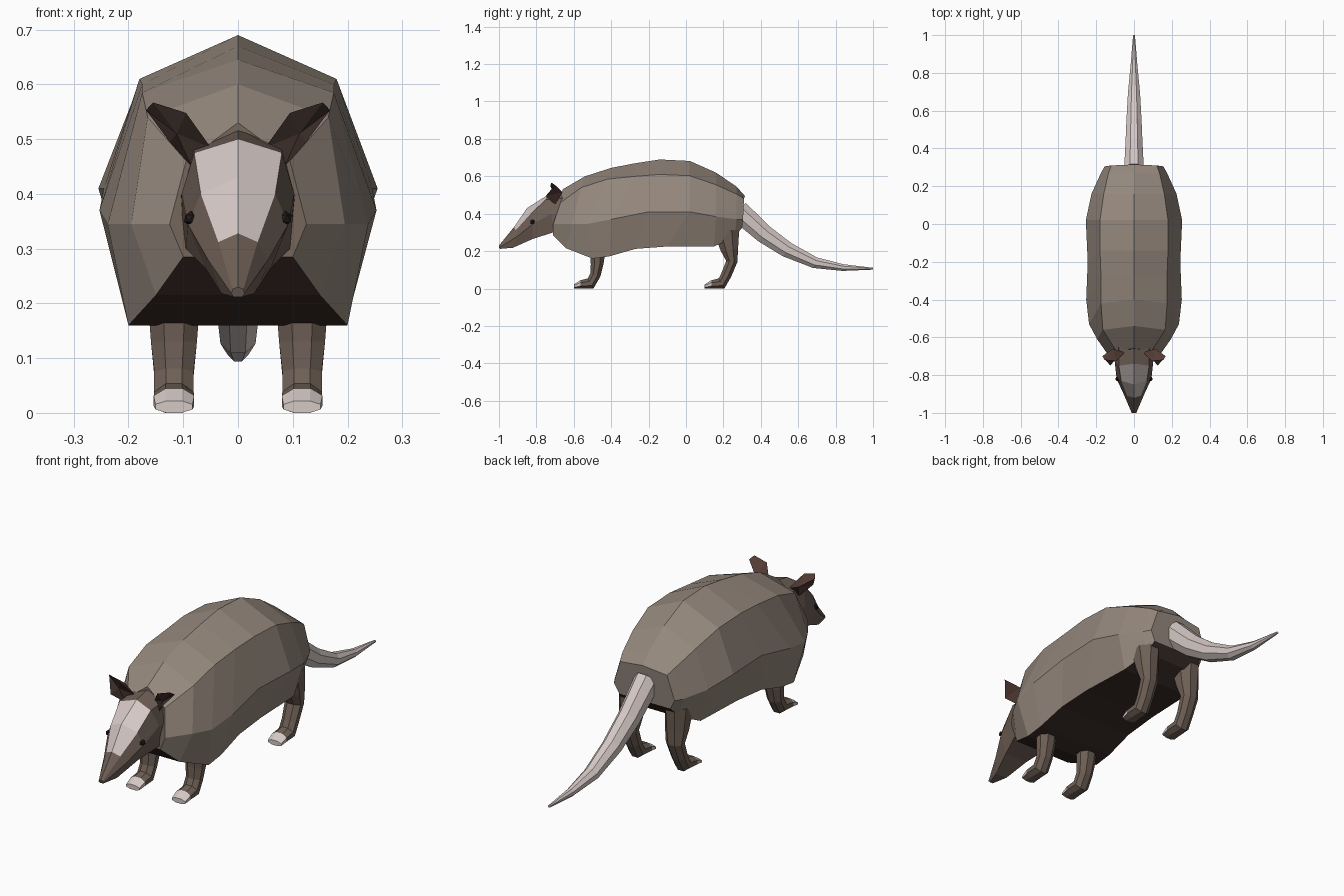
import bpy, bmesh, math
from mathutils import Vector

if "Cube" in bpy.data.objects:
    bpy.data.objects.remove(bpy.data.objects["Cube"])


def material(name, rgb):
    m = bpy.data.materials.new(name)
    m.diffuse_color = (*rgb, 1)
    m.use_nodes = True
    m.node_tree.nodes["Principled BSDF"].inputs["Base Color"].default_value = m.diffuse_color
    return m


SHELL = material("shell_taupe", (0.30, 0.245, 0.203))
BROWN = material("skin_brown", (0.156, 0.115, 0.091))
PALE = material("pale_pink_grey", (0.66, 0.58, 0.56))
DARK = material("belly_dark_brown", (0.043, 0.026, 0.021))
EAR = material("ear_red_brown", (0.085, 0.043, 0.034))
BLACK = material("eye_black", (0.015, 0.01, 0.009))


def finish(name, bm, mats):
    bmesh.ops.recalc_face_normals(bm, faces=bm.faces)
    me = bpy.data.meshes.new(name)
    bm.to_mesh(me)
    bm.free()
    for m in mats:
        me.materials.append(m)
    ob = bpy.data.objects.new(name, me)
    bpy.context.collection.objects.link(ob)
    return ob


def loft(name, rings, mats, rule=lambda i, j: 0, caps=(0, 0)):
    """Skin closed rings; rule(section, side) picks the material slot."""
    bm = bmesh.new()
    vs = [[bm.verts.new(p) for p in r] for r in rings]
    n = len(rings[0])
    for i in range(len(rings) - 1):
        for j in range(n):
            k = (j + 1) % n
            f = bm.faces.new((vs[i][j], vs[i][k], vs[i + 1][k], vs[i + 1][j]))
            f.material_index = rule(i, j)
    for ring, slot in zip((vs[0], vs[-1]), caps):
        bm.faces.new(ring).material_index = slot
    return finish(name, bm, mats)


def half_ring(top, *sides):
    """Mirror a half section: top (y, z) and sides (y, x, z)."""
    right = [(x, y, z) for y, x, z in sides]
    return [(0, *top)] + right + [(-x, y, z) for x, y, z in reversed(right)]


def tube_rings(stations, x0=0.0, dy=0.0):
    """Octagon sections (y, z, half width, half depth, depth-axis angle)."""
    k = 1 / math.cos(math.pi / 8)
    out = []
    for y, z, w, d, a in stations:
        a = math.radians(a)
        ring = []
        for s in range(8):
            t = math.pi * (s + 0.5) / 4
            u, v = w * k * math.cos(t), d * k * math.sin(t)
            ring.append((x0 + u, y + dy + v * math.cos(a), max(0, z + v * math.sin(a))))
        out.append(ring)
    return out


# Armoured body: ridge, shoulder line, flank line and lower edge
body = [
    half_ring((-.66, .53), (-.67, .095, .46), (-.71, .125, .345), (-.71, .10, .285)),
    half_ring((-.54, .60), (-.56, .165, .54), (-.61, .195, .345), (-.64, .15, .215)),
    half_ring((-.40, .645), (-.42, .175, .585), (-.53, .238, .345), (-.50, .20, .16)),
    half_ring((-.27, .67), (-.27, .175, .60), (-.40, .253, .37), (-.41, .20, .172)),
    half_ring((-.14, .69), (-.14, .18, .61), (-.20, .245, .41), (-.27, .195, .212)),
    half_ring((.02, .682), (.02, .18, .603), (.02, .255, .41), (-.10, .19, .225)),
    half_ring((.16, .62), (.16, .16, .555), (.16, .225, .385), (.15, .18, .225)),
    half_ring((.27, .545), (.27, .135, .505), (.27, .175, .37), (.26, .145, .275)),
    half_ring((.315, .495), (.31, .12, .48), (.305, .155, .37), (.30, .13, .325)),
]
loft("body_shell", body, [SHELL, DARK, BROWN],
     lambda i, j: 1 if j == 3 else 0, caps=(2, 0))

# Head with pale forehead plate
head = [
    half_ring((-.64, .52), (-.64, .08, .485), (-.64, .105, .39), (-.66, .10, .30)),
    half_ring((-.74, .50), (-.75, .08, .475), (-.72, .103, .40), (-.71, .095, .30)),
    half_ring((-.85, .43), (-.83, .068, .40), (-.82, .092, .345), (-.82, .06, .265)),
    half_ring((-.92, .328), (-.91, .036, .312), (-.90, .055, .28), (-.925, .03, .218)),
    half_ring((-1.0, .230), (-1.0, .010, .226), (-1.0, .012, .218), (-.995, .008, .212)),
]
loft("head", head, [BROWN, PALE],
     lambda i, j: 1 if i in (1, 2) and j in (0, 6) else 0)

# Tail
tail = [(.28, .415, .052, .058, 48), (.42, .29, .045, .05, 50),
        (.54, .208, .04, .042, 57), (.69, .138, .032, .03, 70),
        (.84, .112, .018, .018, 82), (1.0, .106, .005, .005, 90)]
loft("tail", tube_rings(tail), [PALE])

# Legs: shared foot, then front or hind upper leg
foot = [(-.60, .011, .034, .011, 90), (-.565, .022, .037, .022, 90),
        (-.51, .027, .036, .031, 120), (-.485, .072, .036, .028, 162)]
front_upper = [(-.475, .13, .042, .034, 180), (-.47, .26, .052, .048, 180)]
hind_upper = [(-.455, .145, .040, .030, 175), (-.467, .205, .048, .046, 190),
              (-.485, .31, .055, .07, 185)]

# Cupped ear outline (x, y, z)
ear_rim = [(.05, -.68, .485), (.095, -.725, .548), (.155, -.72, .567),
           (.168, -.70, .553), (.125, -.75, .495), (.085, -.70, .45)]

for side, s in (("right", 1), ("left", -1)):
    for end, upper, dy in (("front", front_upper, 0), ("hind", hind_upper, .70)):
        # toes are pale except on the sole
        loft(f"{end}_leg_{side}", tube_rings(foot + upper, s * .117, dy), [BROWN, PALE],
             lambda i, j: 1 if i == 0 and j not in (4, 5, 6) else 0, caps=(1, 0))

    # Ear: dark cup in front, red-brown back
    bm = bmesh.new()
    rim = [bm.verts.new((s * x, y, z)) for x, y, z in ear_rim]
    for slot, (x, y, z) in enumerate(((.112, -.66, .515), (.112, -.708, .51))):
        c = bm.verts.new((s * x, y, z))
        for j in range(6):
            bm.faces.new((rim[j], rim[(j + 1) % 6], c)).material_index = slot
    finish(f"ear_{side}", bm, [EAR, DARK])

    # Eye
    bm = bmesh.new()
    bmesh.ops.create_icosphere(bm, subdivisions=1, radius=.014)
    bmesh.ops.translate(bm, verts=bm.verts, vec=Vector((s * .086, -.82, .355)))
    finish(f"eye_{side}", bm, [BLACK])
